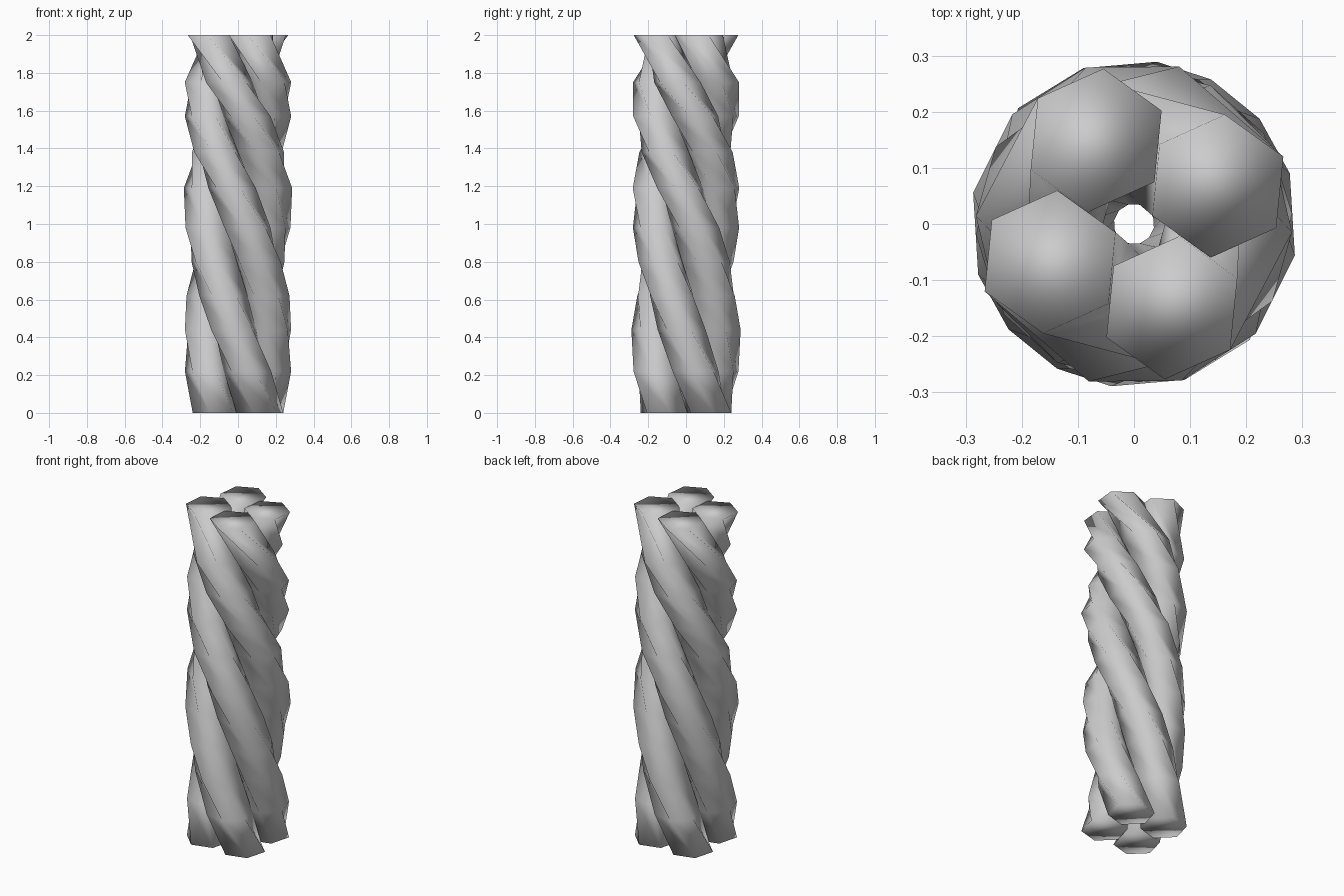
import bpy, bmesh, math

if "Cube" in bpy.data.objects:
    bpy.data.objects.remove(bpy.data.objects["Cube"])

STRAND_OFFSET = 0.164   # strand centre to rope axis
STRAND_RADIUS = 0.128
SIDES = 6
# (height, clockwise twist in degrees) of each ring
RINGS = [(0, 0), (0.22, 27), (0.44, 53), (0.62, 73), (0.80, 95), (0.98, 117),
         (1.19, 146), (1.38, 177), (1.57, 208), (1.75, 241), (2.0, 290.7)]


def make_strand(index):
    base = index * math.pi / 2
    cx, cy = STRAND_OFFSET * math.cos(base), STRAND_OFFSET * math.sin(base)
    bm = bmesh.new()
    rings = []
    for z, turn in RINGS:
        c, s = math.cos(math.radians(45 - turn)), math.sin(math.radians(45 - turn))
        ring = []
        for k in range(SIDES):
            a = 2 * math.pi * (k + 0.5) / SIDES
            x = cx + STRAND_RADIUS * math.cos(a)
            y = cy + STRAND_RADIUS * math.sin(a)
            ring.append(bm.verts.new((x * c - y * s, x * s + y * c, z)))
        rings.append(ring)
    # side walls, split along the long diagonal for crisp rope creases
    for low, high in zip(rings, rings[1:]):
        for k in range(SIDES):
            n = (k + 1) % SIDES
            bm.faces.new((low[k], low[n], high[k]))
            bm.faces.new((low[n], high[n], high[k]))
    # end caps
    bm.faces.new(rings[-1])
    bm.faces.new(rings[0][::-1])
    for face in bm.faces:
        face.smooth = True
    name = f"rope_strand_{index + 1}"
    mesh = bpy.data.meshes.new(name)
    bm.to_mesh(mesh)
    bm.free()
    bpy.context.collection.objects.link(bpy.data.objects.new(name, mesh))


# four twisted strands
for i in range(4):
    make_strand(i)
